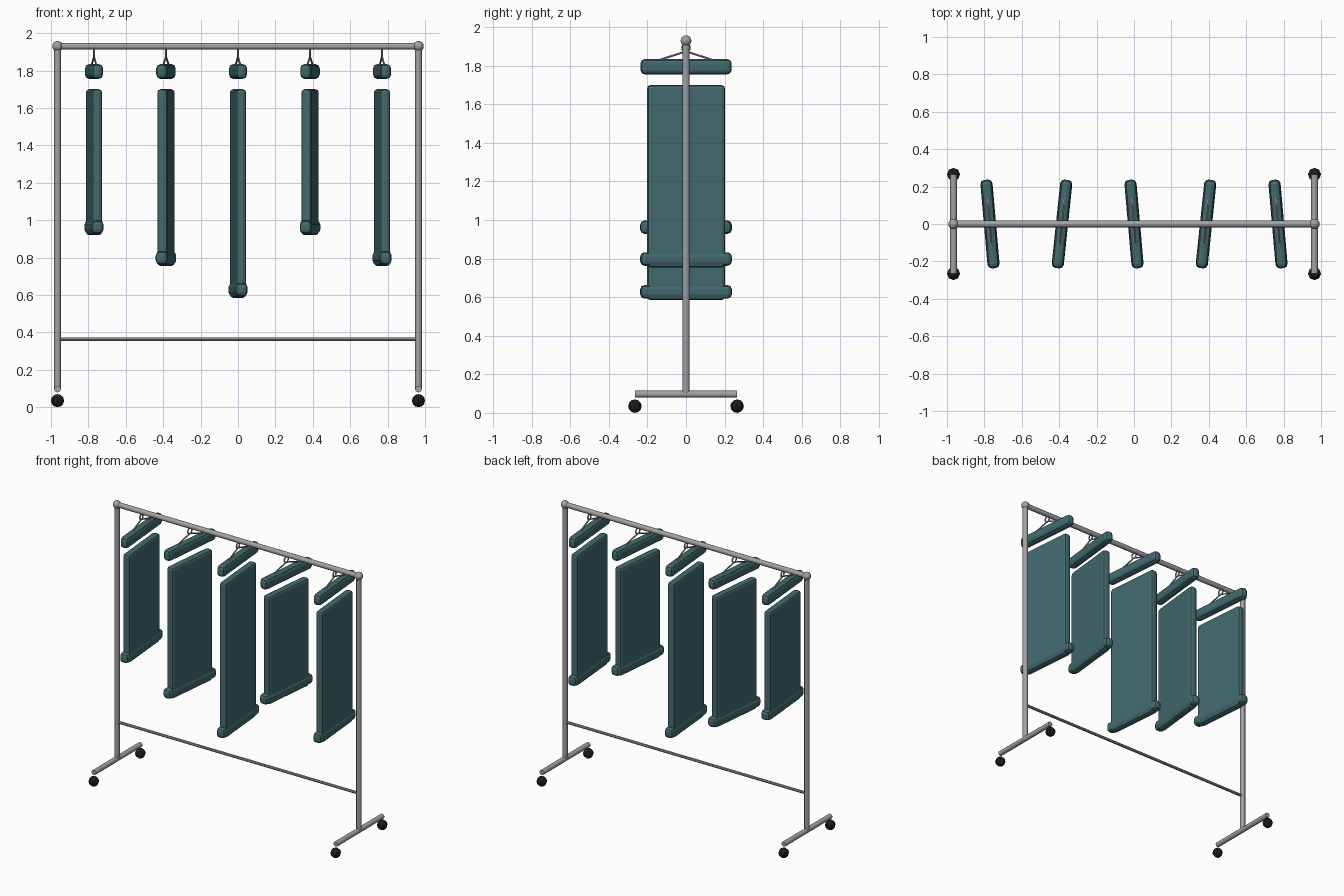
import bpy, math
from mathutils import Vector, Matrix

cube = bpy.data.objects.get("Cube")
if cube:
    bpy.data.objects.remove(cube, do_unlink=True)


def material(name, color, metallic=0.0):
    m = bpy.data.materials.new(name)
    m.use_nodes = True
    m.diffuse_color = (*color, 1)
    m.node_tree.nodes["Principled BSDF"].inputs["Base Color"].default_value = (*color, 1)
    return m


STEEL = material("brushed steel", (0.36, 0.36, 0.38))
CLOTH = material("teal cloth", (0.055, 0.145, 0.16))
RUBBER = material("black rubber", (0.012, 0.012, 0.013))


def finish(name, mat, smooth=True):
    ob = bpy.context.object
    ob.name = name
    ob.data.materials.append(mat)
    if smooth:
        bpy.ops.object.shade_smooth_by_angle(angle=math.radians(35))
    return ob


def tube(name, a, b, radius, sides=12):
    a, b = Vector(a), Vector(b)
    bpy.ops.mesh.primitive_cylinder_add(vertices=sides, radius=radius, depth=(b - a).length,
                                        location=(a + b) / 2)
    bpy.context.object.rotation_euler = (b - a).to_track_quat('Z', 'Y').to_euler()
    return finish(name, STEEL)


def ball(name, loc, radius, mat, segments, rings):
    bpy.ops.mesh.primitive_uv_sphere_add(segments=segments, ring_count=rings,
                                         radius=radius, location=loc)
    return finish(name, mat, mat == STEEL)


def slab(name, loc, size, turn, bevel):
    bpy.ops.mesh.primitive_cube_add(size=1, location=loc, rotation=(0, 0, turn))
    ob = bpy.context.object
    ob.data.transform(Matrix.Diagonal((*size, 1)))
    mod = ob.modifiers.new("chamfer", 'BEVEL')
    mod.width = bevel
    mod.segments = 2
    return finish(name, CLOTH, False)


# Rack frame
POST_X, RAIL_Z, FOOT_Z, FOOT_Y = 0.965, 1.93, 0.097, 0.265
tube("top_rail", (-POST_X, 0, RAIL_Z), (POST_X, 0, RAIL_Z), 0.018)
tube("lower_brace", (-POST_X, 0, 0.363), (POST_X, 0, 0.363), 0.01, 8)
for side, label in ((-1, "right"), (1, "left")):
    x = side * POST_X
    tube(label + "_post", (x, 0, FOOT_Z), (x, 0, RAIL_Z), 0.018)
    ball(label + "_corner_joint", (x, 0, RAIL_Z), 0.028, STEEL, 12, 8)
    tube(label + "_foot", (x, -FOOT_Y, FOOT_Z), (x, FOOT_Y, FOOT_Z), 0.018)
    for end, where in ((-1, "front"), (1, "back")):
        ball(f"{label}_{where}_caster", (x, end * FOOT_Y, 0.035), 0.035, RUBBER, 8, 6)

# Hanging garments: position, turn in degrees, lower edge
garments = [(-0.77, 5, 0.92), (-0.385, -6, 0.755), (0, 5, 0.585),
            (0.385, -6, 0.92), (0.77, 5, 0.755)]
for i, (x, degrees, low) in enumerate(garments, 1):
    turn = math.radians(degrees)
    spin = Matrix.Translation((x, 0, 0)) @ Matrix.Rotation(turn, 4, 'Z')
    slab(f"shoulder_{i}", (x, 0, 1.795), (0.06, 0.475, 0.08), turn, 0.024)
    slab(f"body_{i}", (x, 0, (1.7 + low) / 2), (0.055, 0.405, 1.7 - low), turn, 0.018)
    slab(f"hem_{i}", (x, 0, low + 0.043), (0.065, 0.475, 0.07), turn, 0.022)
    # Wire hanger and its hook
    for end, where in ((-1, "front"), (1, "back")):
        tube(f"{where}_hanger_wire_{i}", spin @ Vector((0, 0, 1.875)),
             spin @ Vector((0, end * 0.17, 1.82)), 0.005, 6)
    bpy.ops.mesh.primitive_torus_add(major_segments=16, minor_segments=6, major_radius=0.02,
                                     minor_radius=0.005, location=(x, 0, 1.893),
                                     rotation=(0, math.pi / 2, turn))
    finish(f"hook_{i}", STEEL)
